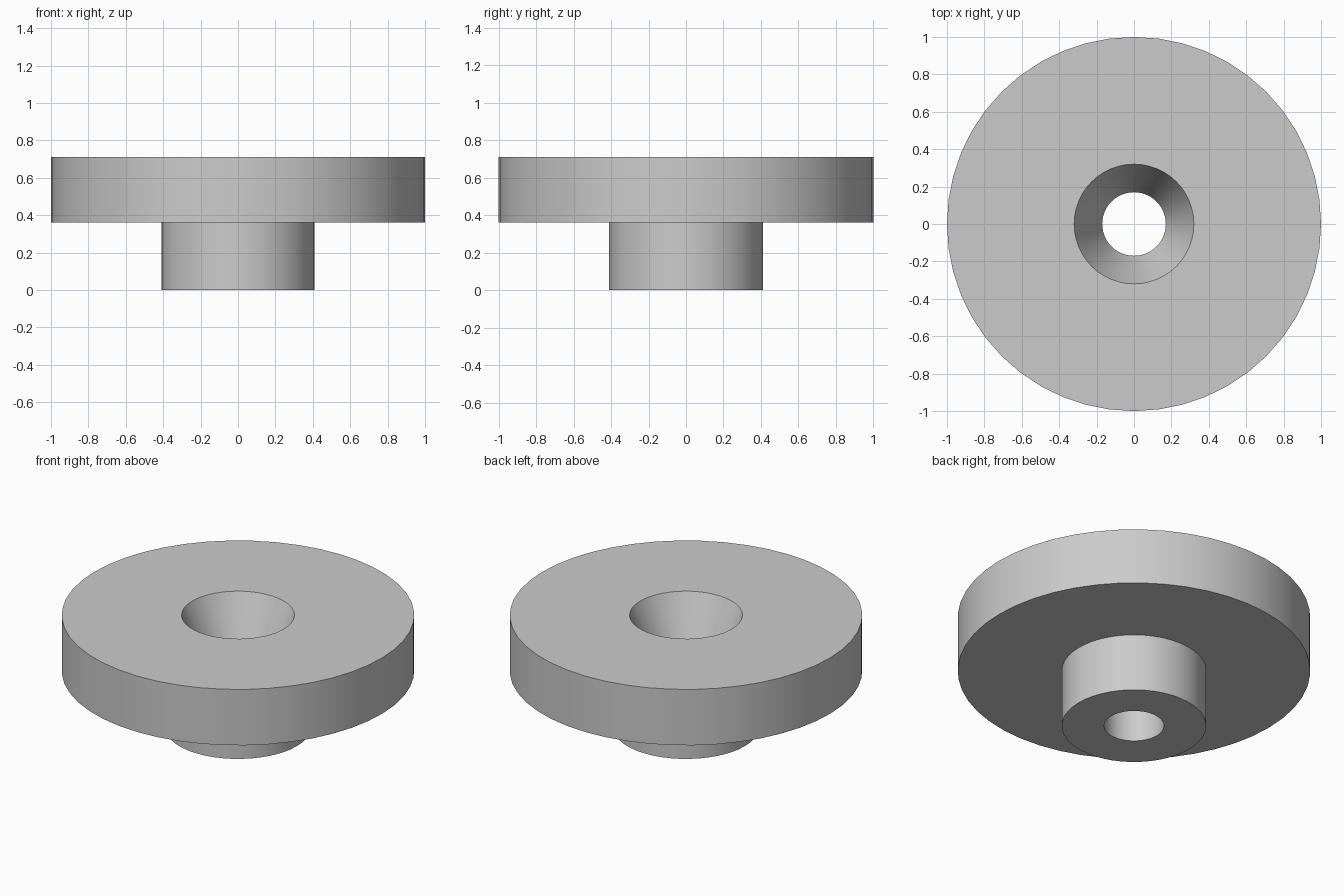
import bpy
import bmesh
import math

old = bpy.data.objects.get("Cube")
if old:
    bpy.data.objects.remove(old, do_unlink=True)

SEGMENTS = 48
HEIGHT, FLANGE_BOTTOM = 0.71, 0.36
FLANGE_R, HUB_R, BORE_R, MOUTH_R = 1.0, 0.41, 0.17, 0.32

# Plain grey material
grey = bpy.data.materials.new("light grey")
grey.use_nodes = True
grey.diffuse_color = (0.6, 0.6, 0.6, 1)
grey.node_tree.nodes["Principled BSDF"].inputs["Base Color"].default_value = grey.diffuse_color


def lathe(name, profile, material):
    """Revolve a closed (radius, z) profile around the z axis."""
    bm = bmesh.new()
    verts = [bm.verts.new((r, 0, z)) for r, z in profile]
    edges = [bm.edges.new((v, verts[i - 1])) for i, v in enumerate(verts)]
    bmesh.ops.spin(bm, geom=verts + edges, cent=(0, 0, 0), axis=(0, 0, 1),
                   angle=math.tau, steps=SEGMENTS)
    bmesh.ops.remove_doubles(bm, verts=bm.verts, dist=1e-4)
    bmesh.ops.recalc_face_normals(bm, faces=bm.faces)
    mesh = bpy.data.meshes.new(name)
    bm.to_mesh(mesh)
    bm.free()
    mesh.materials.append(material)
    obj = bpy.data.objects.new(name, mesh)
    bpy.context.collection.objects.link(obj)
    bpy.ops.object.select_all(action='DESELECT')
    obj.select_set(True)
    bpy.context.view_layer.objects.active = obj
    bpy.ops.object.shade_smooth_by_angle(angle=math.radians(20))
    return obj


# Flanged bushing: hub, wide disc, tapered mouth and straight bore
lathe("flanged_bushing", [
    (BORE_R, 0), (HUB_R, 0), (HUB_R, FLANGE_BOTTOM),
    (FLANGE_R, FLANGE_BOTTOM), (FLANGE_R, HEIGHT),
    (MOUTH_R, HEIGHT), (BORE_R, FLANGE_BOTTOM),
], grey)
